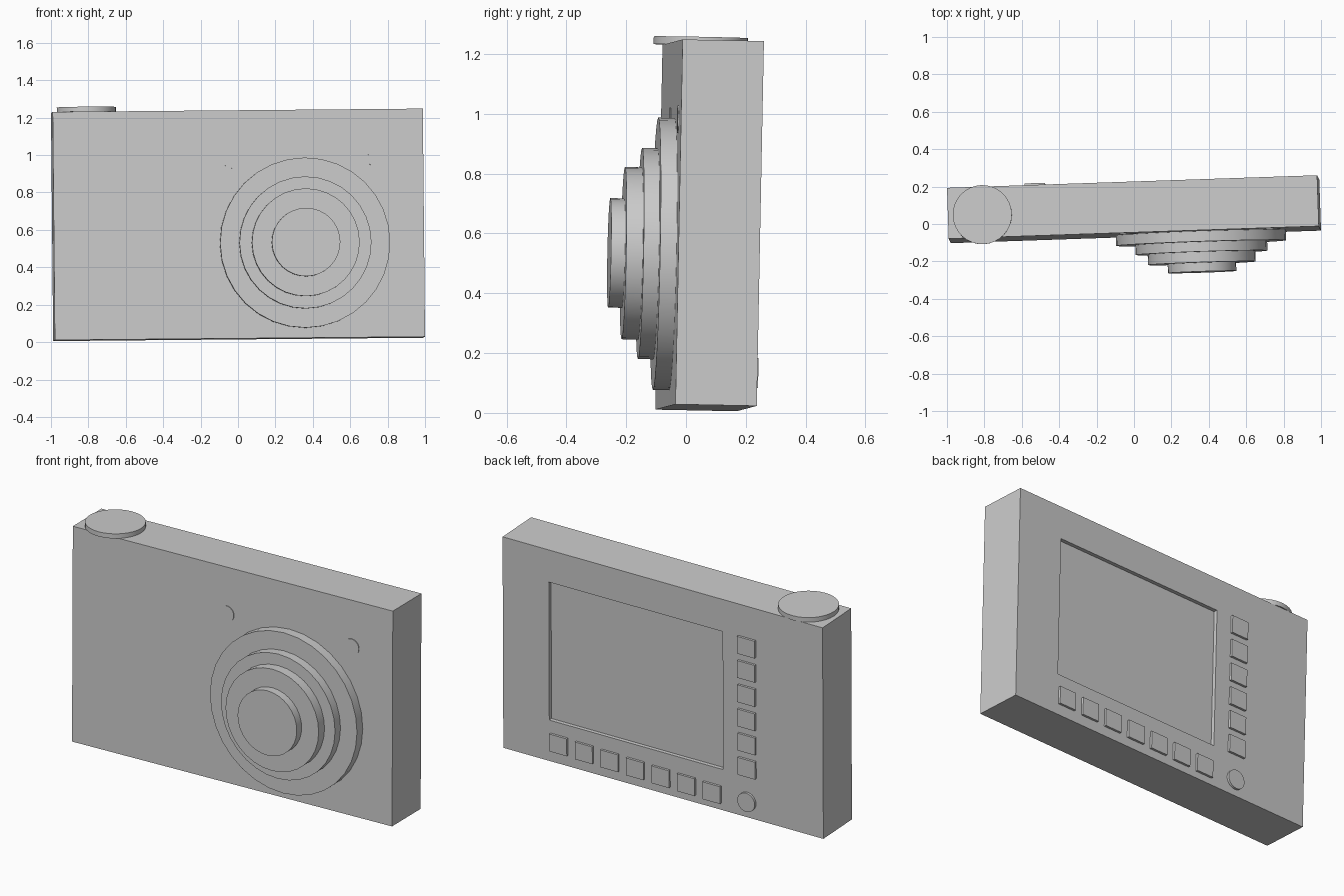
import bpy, bmesh, math
from mathutils import Matrix, Vector, Euler

old = bpy.data.objects.get("Cube")
if old:
    bpy.data.objects.remove(old)

# One plain grey for the whole camera
grey = bpy.data.materials.new("plain_grey")
grey.use_nodes = True
colour = (0.6, 0.6, 0.6, 1)
grey.diffuse_color = colour
grey.node_tree.nodes["Principled BSDF"].inputs["Base Color"].default_value = colour

# Body half sizes, and the slightly crooked pose shared by every part
W, D, H = 0.99, 0.136, 0.61
POSE = Matrix.Translation((0, 0.079, 0.627)) @ Euler((-0.02, -0.009, 0.034)).to_matrix().to_4x4()


def finish(bm, name, smooth=False):
    bmesh.ops.recalc_face_normals(bm, faces=bm.faces)
    mesh = bpy.data.meshes.new(name)
    bm.to_mesh(mesh)
    bm.free()
    mesh.materials.append(grey)
    obj = bpy.data.objects.new(name, mesh)
    bpy.context.collection.objects.link(obj)
    obj.matrix_world = POSE
    if smooth:
        bpy.ops.object.select_all(action='DESELECT')
        obj.select_set(True)
        bpy.context.view_layer.objects.active = obj
        bpy.ops.object.shade_smooth_by_angle(angle=math.radians(30))
    return obj


def box(name, centre, size):
    bm = bmesh.new()
    bmesh.ops.create_cube(bm, size=1, matrix=Matrix.Translation(centre) @ Matrix.Diagonal((*size, 1)))
    return finish(bm, name)


def disc(name, base, axis, radius, height):
    """Cylinder rising from base along axis."""
    axis = Vector(axis)
    turn = Vector((0, 0, 1)).rotation_difference(axis).to_matrix().to_4x4()
    bm = bmesh.new()
    bmesh.ops.create_cone(bm, cap_ends=True, segments=32, radius1=radius, radius2=radius, depth=height,
                          matrix=Matrix.Translation(Vector(base) + axis * height / 2) @ turn)
    return finish(bm, name, True)


# Body with the screen sunk into its back
bm = bmesh.new()
bmesh.ops.create_cube(bm, size=2, matrix=Matrix.Diagonal((W, D, H, 1)))
bm.normal_update()
back = max(bm.faces, key=lambda f: f.normal.y)
bmesh.ops.inset_individual(bm, faces=[back], thickness=0.1)
for v in back.verts:
    v.co.x = 0.705 if v.co.x > 0 else -0.371
    v.co.z = 0.424 if v.co.z > 0 else -0.374
screen = bmesh.ops.extrude_discrete_faces(bm, faces=[back])["faces"][0]
for v in screen.verts:
    v.co.y -= 0.022
finish(bm, "body")

# Stepped lens
front = (0, -1, 0)
reach = 0
for i, (radius, out) in enumerate([(0.455, 0.055), (0.353, 0.107), (0.288, 0.163), (0.183, 0.21)]):
    disc(f"lens_ring_{i + 1}", (0.352, -D - reach, -0.102), front, radius, out - reach)
    reach = out

# Flash and viewfinder windows
for name, x in (("viewfinder_window", -0.037), ("flash_window", 0.737)):
    disc(name, (x, -D, 0.346), front, 0.046, 0.004)

# Shutter button
disc("shutter_button", (-0.806, -0.014, H), (0, 0, 1), 0.158, 0.026)

# Back buttons: a column beside the screen, a row below it, and a round one
for i in range(6):
    box(f"column_button_{i + 1}", (-0.522, D, 0.378 - 0.14 * i), (0.108, 0.026, 0.1))
for i in range(7):
    box(f"row_button_{i + 1}", (0.643 - 0.158 * i, D, -0.497 - 0.004 * i), (0.108, 0.026, 0.1))
disc("round_button", (-0.52, D, -0.519), (0, 1, 0), 0.054, 0.013)
